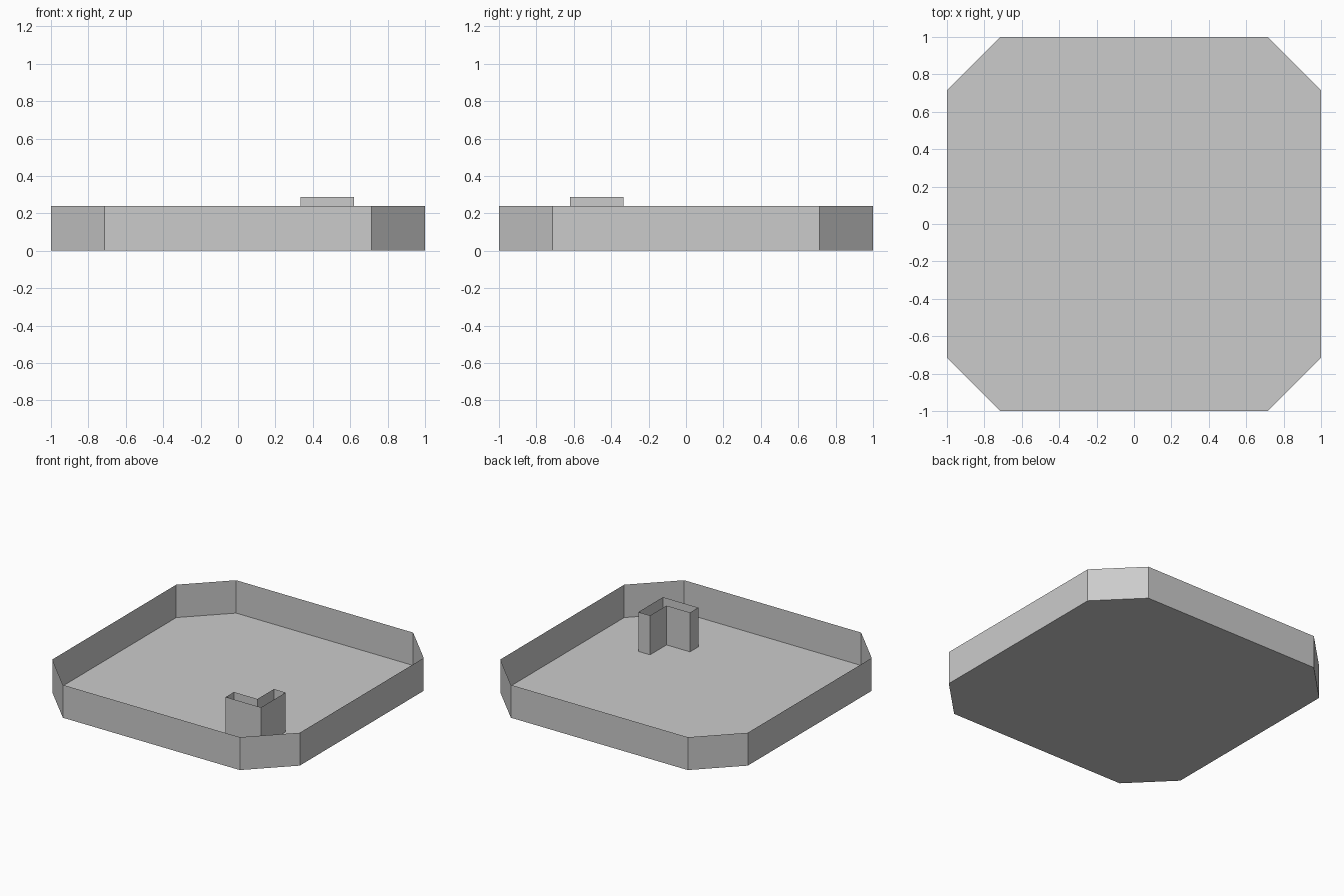
import bpy
import bmesh

if "Cube" in bpy.data.objects:
    bpy.data.objects.remove(bpy.data.objects["Cube"])

grey = bpy.data.materials.new("plain grey")
grey.diffuse_color = (0.6, 0.6, 0.6, 1)
grey.use_nodes = True
grey.node_tree.nodes["Principled BSDF"].inputs["Base Color"].default_value = grey.diffuse_color


def open_box(name, outline, height, floor=True):
    """Thin walls raised from a flat outline, open at the top."""
    bm = bmesh.new()
    low = [bm.verts.new((x, y, 0)) for x, y in outline]
    high = [bm.verts.new((x, y, height)) for x, y in outline]
    n = len(outline)
    for i in range(n):
        j = (i + 1) % n
        bm.faces.new((low[i], low[j], high[j], high[i]))
    if floor:
        bm.faces.new(low[::-1])
    mesh = bpy.data.meshes.new(name)
    bm.to_mesh(mesh)
    bm.free()
    mesh.materials.append(grey)
    obj = bpy.data.objects.new(name, mesh)
    bpy.context.collection.objects.link(obj)
    return obj


# Tray: square with cut corners, listed counterclockwise
c = 0.715
quarter = [(1, -c), (1, c)]
octagon = []
for _ in range(4):
    octagon += quarter
    quarter = [(-y, x) for x, y in quarter]
open_box("tray", octagon, 0.24)

# Hollow L-shaped post near the front right corner, standing on the tray floor
near, far, width = 0.335, 0.62, 0.095
inner = far - width
post = [(near, -far), (far, -far), (far, -near),
        (inner, -near), (inner, -inner), (near, -inner)]
open_box("corner_post", post, 0.287, floor=False)
